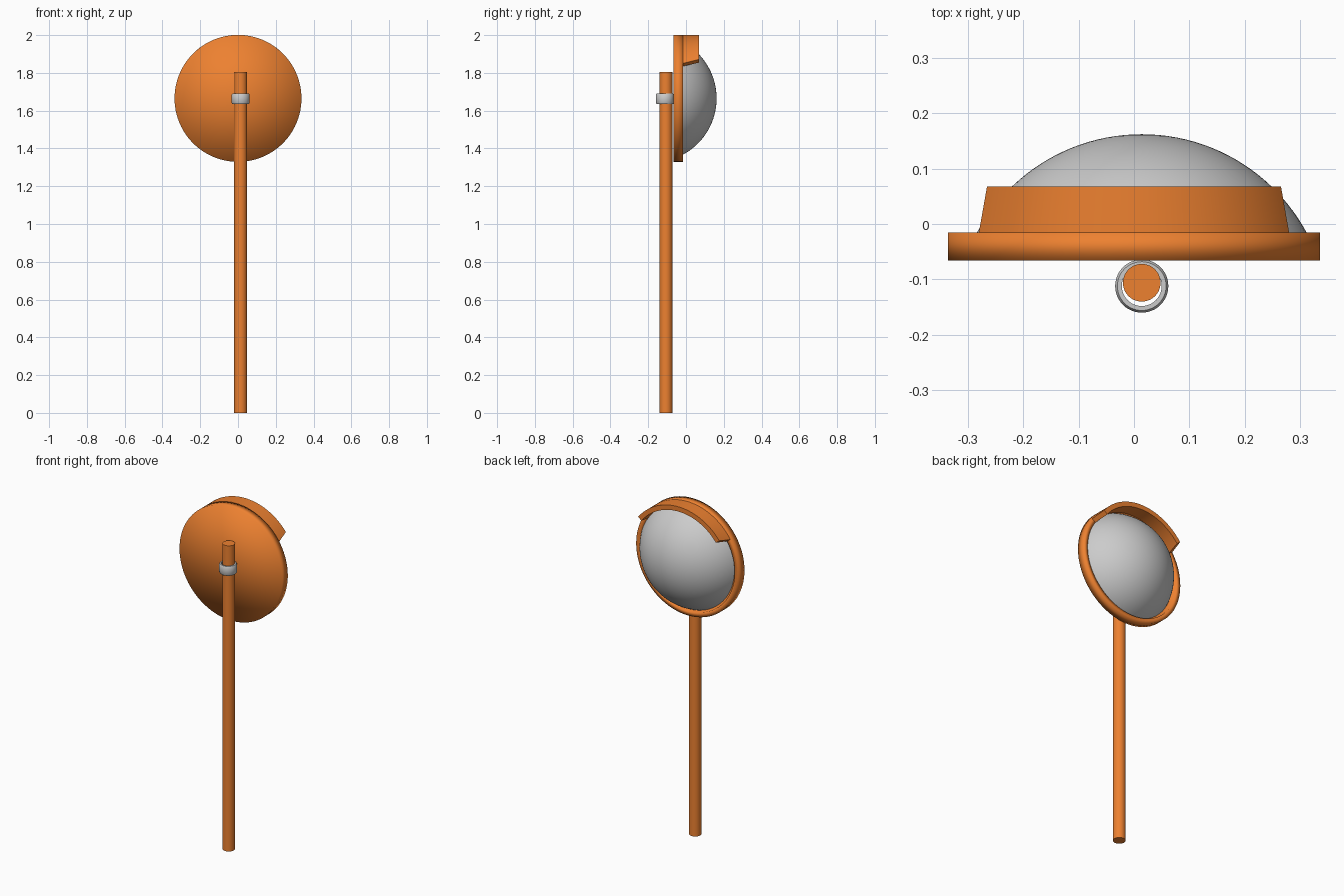
import bpy, bmesh, math
from mathutils import Vector

if "Cube" in bpy.data.objects:
    bpy.data.objects.remove(bpy.data.objects["Cube"])

ZC = 1.665            # height of the mirror axis
R_OUT, R_IN = 0.336, 0.308
Y_BACK, Y_RIM, Y_HOOD = -0.066, -0.015, 0.068

orange = bpy.data.materials.new("orange_paint")
orange.diffuse_color = (0.85, 0.22, 0.03, 1)
orange.use_nodes = True
orange.node_tree.nodes["Principled BSDF"].inputs["Base Color"].default_value = orange.diffuse_color


def finish(name, bm, mat=None, angle=35):
    bmesh.ops.recalc_face_normals(bm, faces=bm.faces)
    me = bpy.data.meshes.new(name)
    bm.to_mesh(me)
    bm.free()
    ob = bpy.data.objects.new(name, me)
    bpy.context.collection.objects.link(ob)
    if mat:
        me.materials.append(mat)
    bpy.ops.object.select_all(action='DESELECT')
    ob.select_set(True)
    bpy.context.view_layer.objects.active = ob
    if angle is None:
        bpy.ops.object.shade_smooth()
    else:
        bpy.ops.object.shade_smooth_by_angle(angle=math.radians(angle))
    return ob


def lathe(name, profile, centre, axis, mat=None, angle=35, n=96, closed=False):
    """Spin (radius, height) points around the y or z axis."""
    bm = bmesh.new()
    pts = [Vector((r, h, 0) if axis == 'Y' else (r, 0, h)) for r, h in profile]
    verts = [bm.verts.new(p) for p in pts]
    pairs = list(zip(verts, verts[1:]))
    if closed:
        pairs.append((verts[-1], verts[0]))
    edges = [bm.edges.new(p) for p in pairs]
    bmesh.ops.spin(bm, geom=verts + edges, cent=(0, 0, 0),
                   axis=(0, 1, 0) if axis == 'Y' else (0, 0, 1),
                   angle=2 * math.pi, steps=n, use_duplicate=False)
    bmesh.ops.remove_doubles(bm, verts=bm.verts, dist=1e-5)
    bmesh.ops.translate(bm, verts=bm.verts, vec=centre)
    return finish(name, bm, mat, angle)


# Round backing shell with a raised rim
lathe("mirror_shell",
      [(0, Y_BACK), (R_OUT, Y_BACK), (R_OUT, Y_RIM), (R_IN, Y_RIM),
       (R_IN, -0.035), (0, -0.035)], (0, 0, ZC), 'Y', orange, None)

# Hood: arc over the top of the rim with slanted ends
bm = bmesh.new()
N = 64
section = [(R_IN, Y_RIM, 33.6), (R_IN, Y_HOOD, 37.9),
           (R_OUT, Y_HOOD, 37.9), (R_OUT, Y_RIM, 33.6)]
rows = []
for i in range(N + 1):
    row = []
    for r, y, start in section:
        a = math.radians(start + (180 - 2 * start) * i / N)
        row.append(bm.verts.new((r * math.cos(a), y, ZC + r * math.sin(a))))
    rows.append(row)
for a, b in zip(rows, rows[1:]):
    for j in range(3):
        bm.faces.new((a[j], a[j + 1], b[j + 1], b[j]))
bm.faces.new(rows[0])
bm.faces.new(rows[-1])
finish("hood", bm, orange)

# Convex mirror: a cap of a sphere
RS, APEX, EDGE = 0.338, 0.162, -0.034
t_max = math.acos((RS - (APEX - EDGE)) / RS)
dome = [(RS * math.sin(t_max * i / 24), APEX - RS + RS * math.cos(t_max * i / 24))
        for i in range(25)]
lathe("convex_mirror", dome, (0.014, 0, ZC), 'Y')

# Pole
lathe("pole", [(0, 0), (0.034, 0), (0.034, 1.805), (0, 1.805)],
      (0.014, -0.106, 0), 'Z', orange, n=48)

# Clamp ring with chamfered outer edges
lathe("clamp_ring",
      [(0.036, 1.635), (0.044, 1.635), (0.048, 1.641), (0.048, 1.684),
       (0.044, 1.69), (0.036, 1.69)], (0.014, -0.112, 0), 'Z', n=48, closed=True)
